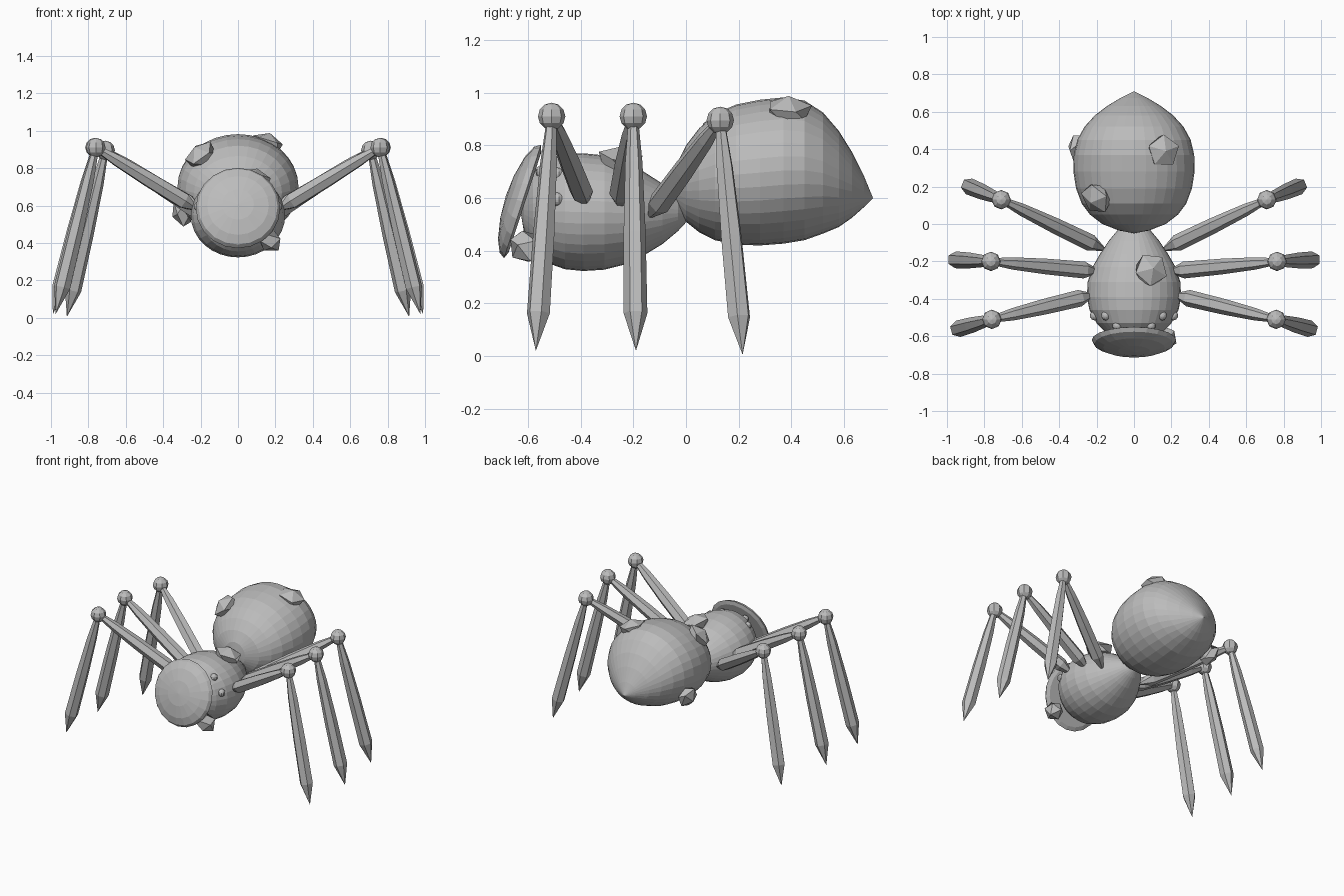
import bpy, bmesh, math
from mathutils import Vector, Matrix

if "Cube" in bpy.data.objects:
    bpy.data.objects.remove(bpy.data.objects["Cube"])

grey = bpy.data.materials.new("plain_grey")
grey.diffuse_color = (0.5, 0.5, 0.5, 1)
grey.use_nodes = True
grey.node_tree.nodes["Principled BSDF"].inputs["Base Color"].default_value = grey.diffuse_color


def finish(name, bm):
    bmesh.ops.recalc_face_normals(bm, faces=bm.faces[:])
    me = bpy.data.meshes.new(name)
    bm.to_mesh(me)
    bm.free()
    me.materials.append(grey)
    ob = bpy.data.objects.new(name, me)
    bpy.context.collection.objects.link(ob)
    return ob


def skin(bm, rings, start, end):
    """Bridge a list of point rings and close both ends to a point."""
    loops = [[bm.verts.new(p) for p in r] for r in rings]
    n = len(loops[0])
    a, b = bm.verts.new(start), bm.verts.new(end)
    for i in range(n):
        j = (i + 1) % n
        bm.faces.new((a, loops[0][j], loops[0][i]))
        bm.faces.new((b, loops[-1][i], loops[-1][j]))
        for p, q in zip(loops, loops[1:]):
            bm.faces.new((p[i], p[j], q[j], q[i]))


def body(name, start, stations, end, n=32):
    """Egg shape along y; each station is (y, half width, bottom z, top z)."""
    rings = []
    for y, w, lo, hi in stations:
        c, h = (lo + hi) / 2, (hi - lo) / 2
        rings.append([(w * math.cos(t), y, c + h * math.sin(t))
                      for t in (2 * math.pi * i / n for i in range(n))])
    bm = bmesh.new()
    skin(bm, rings, start, end)
    return finish(name, bm)


def frame(direction, at):
    q = Vector(direction).to_track_quat('Z', 'Y')
    return Matrix.Translation(at) @ q.to_matrix().to_4x4()


def ball(name, at, r, u=8, v=6):
    bm = bmesh.new()
    bmesh.ops.create_uvsphere(bm, u_segments=u, v_segments=v, radius=r,
                              matrix=Matrix.Translation(at))
    return finish(name, bm)


def spindle(name, a, b):
    """Six-sided leg segment, slim at a, swelling towards a pointed b."""
    a, b = Vector(a), Vector(b)
    m = frame(b - a, a)
    length = (b - a).length
    rings = [[m @ Vector((r * math.cos(k * math.pi / 3), r * math.sin(k * math.pi / 3), f * length))
              for k in range(6)]
             for f, r in ((0.03, 0.02), (0.2, 0.033), (0.5, 0.042), (0.84, 0.045))]
    bm = bmesh.new()
    skin(bm, rings, a, b)
    return finish(name, bm)


# abdomen and thorax
body("abdomen", (0, -0.05, 0.64), [
    (-0.035, 0.08, 0.56, 0.73), (0, 0.17, 0.51, 0.80), (0.05, 0.235, 0.47, 0.865),
    (0.11, 0.28, 0.44, 0.92), (0.19, 0.31, 0.423, 0.955), (0.28, 0.324, 0.42, 0.973),
    (0.37, 0.322, 0.427, 0.982), (0.45, 0.303, 0.44, 0.97), (0.52, 0.265, 0.465, 0.925),
    (0.58, 0.21, 0.49, 0.855), (0.63, 0.145, 0.525, 0.775), (0.675, 0.07, 0.565, 0.685)],
    (0, 0.71, 0.6))
body("thorax", (0, -0.63, 0.56), [
    (-0.615, 0.08, 0.47, 0.64), (-0.58, 0.15, 0.40, 0.70), (-0.53, 0.2, 0.355, 0.745),
    (-0.46, 0.238, 0.33, 0.767), (-0.39, 0.252, 0.323, 0.77), (-0.31, 0.248, 0.328, 0.762),
    (-0.23, 0.222, 0.348, 0.738), (-0.16, 0.182, 0.382, 0.70), (-0.09, 0.135, 0.425, 0.655),
    (-0.03, 0.085, 0.475, 0.61)], (0, 0.03, 0.54))

# domed face shield, leaning forward at the bottom, slightly hollow behind
bm = bmesh.new()
m = frame((0, -0.95, 0.31), (0, -0.615, 0.585))
rings = [[m @ Vector((r * math.cos(t), r * math.sin(t), z))
          for t in (2 * math.pi * i / 20 for i in range(20))]
         for r, z in ((0.1, -0.004), (0.2, -0.004), (0.226, 0.006), (0.212, 0.028),
                      (0.165, 0.05), (0.085, 0.067))]
skin(bm, rings, m @ Vector((0, 0, -0.004)), m @ Vector((0, 0, 0.073)))
finish("face_shield", bm)

for s, side in ((1, "right"), (-1, "left")):
    # eyes
    for i, (x, y, z) in enumerate(((0.21, -0.49, 0.595), (0.15, -0.49, 0.69), (0.09, -0.545, 0.70))):
        ball(f"eye_{side}_{i}", (s * x, y, z), 0.026, 10, 8)
    # legs: hip, knee, foot
    for part, hip, knee, foot in (
            ("front", (0.2, -0.375, 0.57), (0.76, -0.51, 0.91), (0.975, -0.57, 0.02)),
            ("middle", (0.17, -0.255, 0.56), (0.765, -0.2, 0.91), (0.99, -0.19, 0.02)),
            ("rear", (0.14, -0.145, 0.52), (0.71, 0.13, 0.895), (0.915, 0.215, 0.005))):
        h, k, f = (Vector((s * p[0], p[1], p[2])) for p in (hip, knee, foot))
        spindle(f"{part}_{side}_upper_leg", k, h)
        spindle(f"{part}_{side}_lower_leg", k, f)
        ball(f"{part}_{side}_knee", k, 0.052)

# faceted crystal lumps: centre, outward direction, radius, height
for i, (at, d, r, h) in enumerate((
        ((0.155, 0.39, 0.935), (0.3, 0, 1), 0.088, 0.055),
        ((-0.2, 0.14, 0.87), (-0.55, -0.45, 0.7), 0.088, 0.06),
        ((-0.3, 0.41, 0.56), (-0.9, 0.1, -0.35), 0.075, 0.055),
        ((0.09, -0.245, 0.745), (0.25, 0.15, 1), 0.09, 0.055),
        ((0.17, -0.61, 0.415), (0.6, 0.25, -0.7), 0.06, 0.075))):
    fr = frame(d, at)
    rings = [[fr @ Vector((q * math.cos(t), q * math.sin(t), z * h))
              for t in (2 * math.pi * (j + o) / 5 for j in range(5))]
             for q, z, o in ((r * 0.85, -0.5, 0.5), (r, 0.3, 0))]
    bm = bmesh.new()
    skin(bm, rings, fr @ Vector((0, 0, -h)), fr @ Vector((0, 0, h)))
    finish(f"crystal_lump_{i}", bm)
